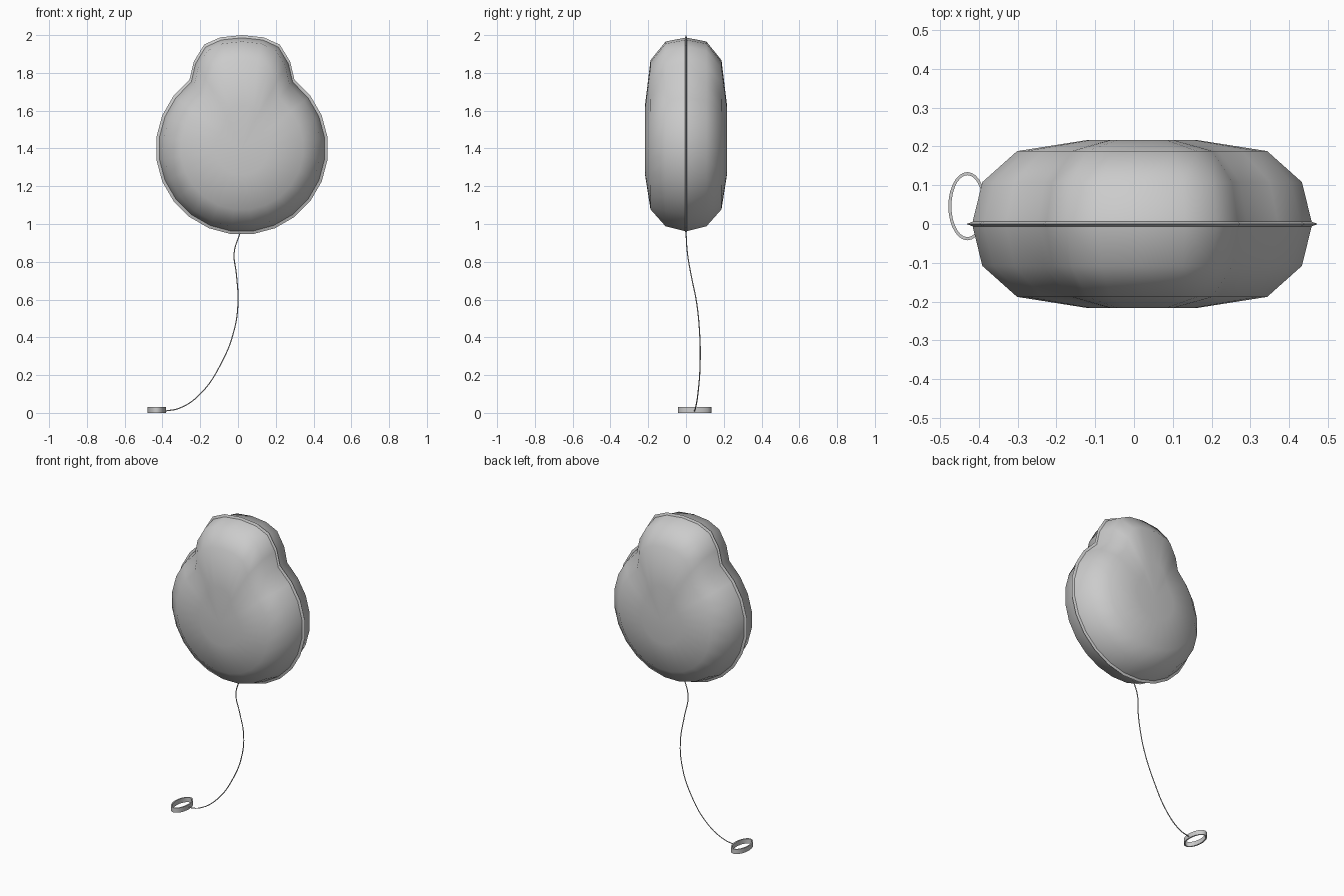
import bpy, bmesh
from math import sin, cos, pi, radians

cube = bpy.data.objects.get("Cube")
if cube:
    bpy.data.objects.remove(cube)

mat = bpy.data.materials.new("balloon grey")
mat.use_nodes = True
GREY = (0.6, 0.6, 0.6, 1)
mat.diffuse_color = GREY
mat.node_tree.nodes["Principled BSDF"].inputs["Base Color"].default_value = GREY

CX, CZ = 0.021, 1.4   # centre of the round body


def finish(bm, name, angle):
    bmesh.ops.recalc_face_normals(bm, faces=bm.faces)
    mesh = bpy.data.meshes.new(name)
    bm.to_mesh(mesh)
    bm.free()
    ob = bpy.data.objects.new(name, mesh)
    bpy.context.collection.objects.link(ob)
    mesh.materials.append(mat)
    bpy.ops.object.select_all(action='DESELECT')
    ob.select_set(True)
    bpy.context.view_layer.objects.active = ob
    bpy.ops.object.shade_smooth_by_angle(angle=radians(angle))
    return ob


def bridge(bm, a, b):
    n = len(a)
    for i in range(n):
        j = (i + 1) % n
        bm.faces.new((a[i], a[j], b[j], b[i]))


# Outline of the balloon: round body with a smaller lobe on top
head = [(0.255, 0.46), (0.2, 0.55), (0.115, 0.588)]
R = 0.457
outline = [(0, 0.6)] + [(x, z) for x, z in reversed(head)]
outline += [(R * cos(radians(a)), R * sin(radians(a)))
            for a in [52.5 - 15 * i for i in range(20)]]
outline += [(-x, z) for x, z in head]


def ring(bm, y, scale, lift):
    verts = []
    for x, z in outline:
        t = min(max((z - 0.3) / 0.3, 0), 1)
        verts.append(bm.verts.new((CX + x * scale, y, CZ + z * scale + lift * t)))
    return verts


# Puffed balloon: each half lofts from the seam to a flat middle
SECTIONS = [(0.006, 0.965, 0.007), (0.108, 0.91, 0.02),
            (0.188, 0.712, 0.04), (0.217, 0.307, 0.045)]
bm = bmesh.new()
seam = ring(bm, 0, 1, 0)
for side in (1, -1):
    last = seam
    for y, scale, lift in SECTIONS:
        loop = ring(bm, side * y, scale, lift)
        bridge(bm, last, loop)
        last = loop
    middle = bm.verts.new((CX, side * SECTIONS[-1][0], CZ))
    for i in range(len(last)):
        bm.faces.new((last[i], last[(i + 1) % len(last)], middle))
finish(bm, "balloon", 50)

# Oval pull ring lying on the ground
bm = bmesh.new()
loops = []
for inset, z in ((0, 0), (0, 0.03), (0.008, 0.03), (0.008, 0)):
    loops.append([bm.verts.new((-0.43 + (0.049 - inset) * cos(2 * pi * i / 28),
                                0.046 + (0.088 - inset) * sin(2 * pi * i / 28), z))
                  for i in range(28)])
for i in range(4):
    bridge(bm, loops[i], loops[(i + 1) % 4])
finish(bm, "pull_ring", 40)

# Curling string from the balloon to the ring
path = [(0.012, 0, 0.955), (-0.02, 0.007, 0.85), (-0.008, 0.027, 0.73),
        (0, 0.056, 0.585), (-0.02, 0.071, 0.44), (-0.085, 0.075, 0.27),
        (-0.2, 0.063, 0.1), (-0.31, 0.05, 0.025), (-0.385, 0.045, 0.01)]
curve = bpy.data.curves.new("string", 'CURVE')
curve.dimensions = '3D'
curve.bevel_depth = 0.003
curve.bevel_resolution = 1
curve.resolution_u = 6
spline = curve.splines.new('BEZIER')
spline.bezier_points.add(len(path) - 1)
for point, co in zip(spline.bezier_points, path):
    point.co = co
    point.handle_left_type = point.handle_right_type = 'AUTO'
curve.materials.append(mat)
string = bpy.data.objects.new("string", curve)
bpy.context.collection.objects.link(string)
